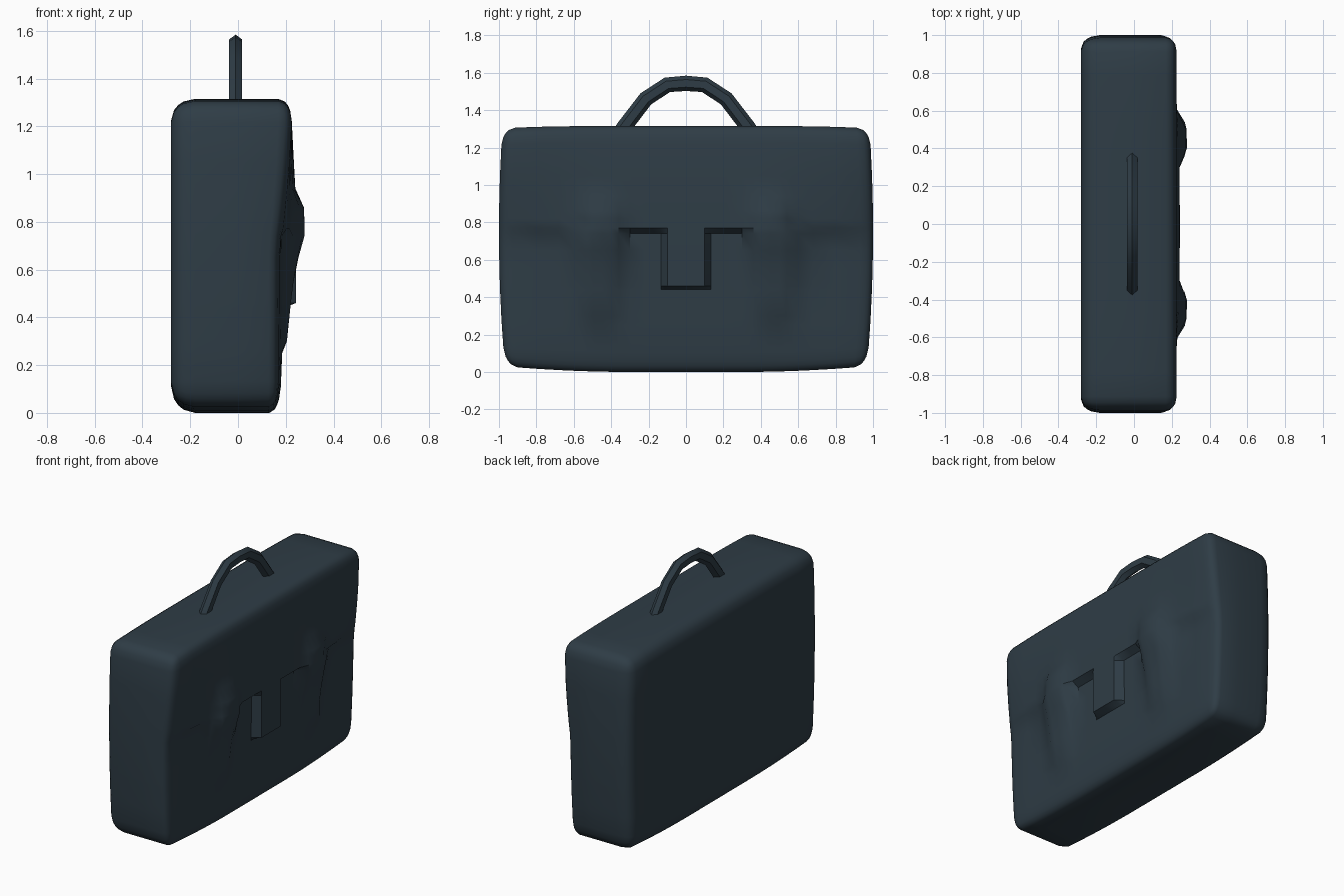
import bpy, bmesh, math
from mathutils import Vector

if "Cube" in bpy.data.objects:
    bpy.data.objects.remove(bpy.data.objects["Cube"])

mat = bpy.data.materials.new("dark slate leather")
mat.diffuse_color = (0.028, 0.046, 0.061, 1)
mat.use_nodes = True
mat.node_tree.nodes["Principled BSDF"].inputs["Base Color"].default_value = mat.diffuse_color


def finish(bm, name, angle):
    bmesh.ops.recalc_face_normals(bm, faces=bm.faces)
    me = bpy.data.meshes.new(name)
    bm.to_mesh(me)
    bm.free()
    me.materials.append(mat)
    ob = bpy.data.objects.new(name, me)
    bpy.context.collection.objects.link(ob)
    bpy.ops.object.select_all(action='DESELECT')
    ob.select_set(True)
    bpy.context.view_layer.objects.active = ob
    bpy.ops.object.shade_smooth_by_angle(angle=math.radians(angle))


def clamp(v, a=0.0, b=1.0):
    return max(a, min(b, v))


def interp(pts, t):
    if t <= pts[0][0]:
        return pts[0][1]
    for (a, p), (b, q) in zip(pts, pts[1:]):
        if t <= b:
            return p + (q - p) * (t - a) / (b - a)
    return pts[-1][1]


EDGE = [(0, .17), (.7, .172), (.78, .185), (1.0, .21), (1.2, .225), (1.3, .225)]
MID = [(0, .175), (.25, .185), (.74, .195), (.77, .242), (.95, .24), (1.2, .225), (1.3, .225)]
STRAP = [(.25, .185), (.3, .205), (.45, .22), (.65, .245), (.75, .255)]
BUCKLE = [(.62, 0), (.75, 1), (.86, .9), (.94, 0)]


def front_x(y, z):
    """Depth of the front panel: flap, centre tab, two straps with buckles."""
    y = abs(y)
    w = clamp((.98 - y) / .55)
    x = interp(EDGE, z) * (1 - w) + interp(MID, z) * w
    if z < .76:
        if .45 < z and y < .13:                       # centre tab
            x += (.243 - x) * clamp((.135 - y) / .035)
        if z > .26:                                   # tapering strap
            half = .07 + .05 * clamp((z - .3) / .45)
            k = clamp((half + .05 - abs(y - .47)) / .06)
            x = max(x, x + (interp(STRAP, z) - x) * k)
    k = clamp((.15 - abs(y - .45)) / .1)
    return x + (.28 - x) * k * interp(BUCKLE, z)      # buckle bump


# Bag body: sliced box, rounded, with its front panel pushed out
LO, HI = Vector((-.28, -1, 0)), Vector((.2, 1, 1.315))
RLO, RHI = Vector((.1, .07, .11)), Vector((.05, .07, .09))
bm = bmesh.new()
bmesh.ops.create_cube(bm, size=1)
for v in bm.verts:
    v.co = Vector([LO[i] if v.co[i] < 0 else HI[i] for i in range(3)])
cuts = [[0],
        [s * c for c in (.1, .135, .22, .3, .36, .4, .45, .5, .54, .6, .68, .8) for s in (-1, 1)] + [0],
        [.25, .3, .44, .46, .55, .65, .74, .77, .82, .86, .94, 1.05]]
for i in range(3):
    cuts[i] += [LO[i] + RLO[i] * k for k in (.45, 1)] + [HI[i] - RHI[i] * k for k in (.45, 1)]
    for c in cuts[i]:
        co, no = Vector(), Vector()
        co[i], no[i] = c, 1
        bmesh.ops.bisect_plane(bm, geom=bm.verts[:] + bm.edges[:] + bm.faces[:],
                               plane_co=co, plane_no=no, dist=1e-5)
for v in bm.verts:
    inner = Vector([clamp(v.co[i], LO[i] + RLO[i], HI[i] - RHI[i]) for i in range(3)])
    r = Vector([RLO[i] if v.co[i] < inner[i] else RHI[i] for i in range(3)])
    d = Vector([(v.co[i] - inner[i]) / r[i] for i in range(3)])
    if d.length > 0:
        d.normalize()
    x, y, z = [inner[i] + d[i] * r[i] for i in range(3)]
    if x > 0:
        x *= front_x(y, z) / .2
    bow = clamp((abs(y) - .3) / .7)                   # slightly bowed bottom and sides
    z += .03 * bow ** 2 * clamp(1 - z / .4)
    z -= .012 * bow ** 3 * clamp((z - 1) / .3)
    y *= 1 - .022 * ((z - .75) / .6) ** 2
    v.co = (x, y, z)
finish(bm, "bag_body", 35)

# Handle: six-sided tube swept along a low arch
half = [(.37, 1.25), (.33, 1.31), (.215, 1.46), (.1, 1.535), (0, 1.543)]
path = half + [(-y, z) for y, z in reversed(half[:-1])]
bm = bmesh.new()
rings = []
for i, (y, z) in enumerate(path):
    a, b = path[max(i - 1, 0)], path[min(i + 1, len(path) - 1)]
    t = Vector((0, b[0] - a[0], b[1] - a[1])).normalized()
    n = Vector((0, -t.z, t.y))
    rings.append([bm.verts.new(Vector((-.01, y, z)) + n * (.041 * math.cos(k * math.pi / 3))
                               + Vector((.032 * math.sin(k * math.pi / 3), 0, 0)))
                  for k in range(6)])
for p, q in zip(rings, rings[1:]):
    for k in range(6):
        bm.faces.new((p[k], p[(k + 1) % 6], q[(k + 1) % 6], q[k]))
bm.faces.new(rings[0])
bm.faces.new(rings[-1])
finish(bm, "carry_handle", 30)
